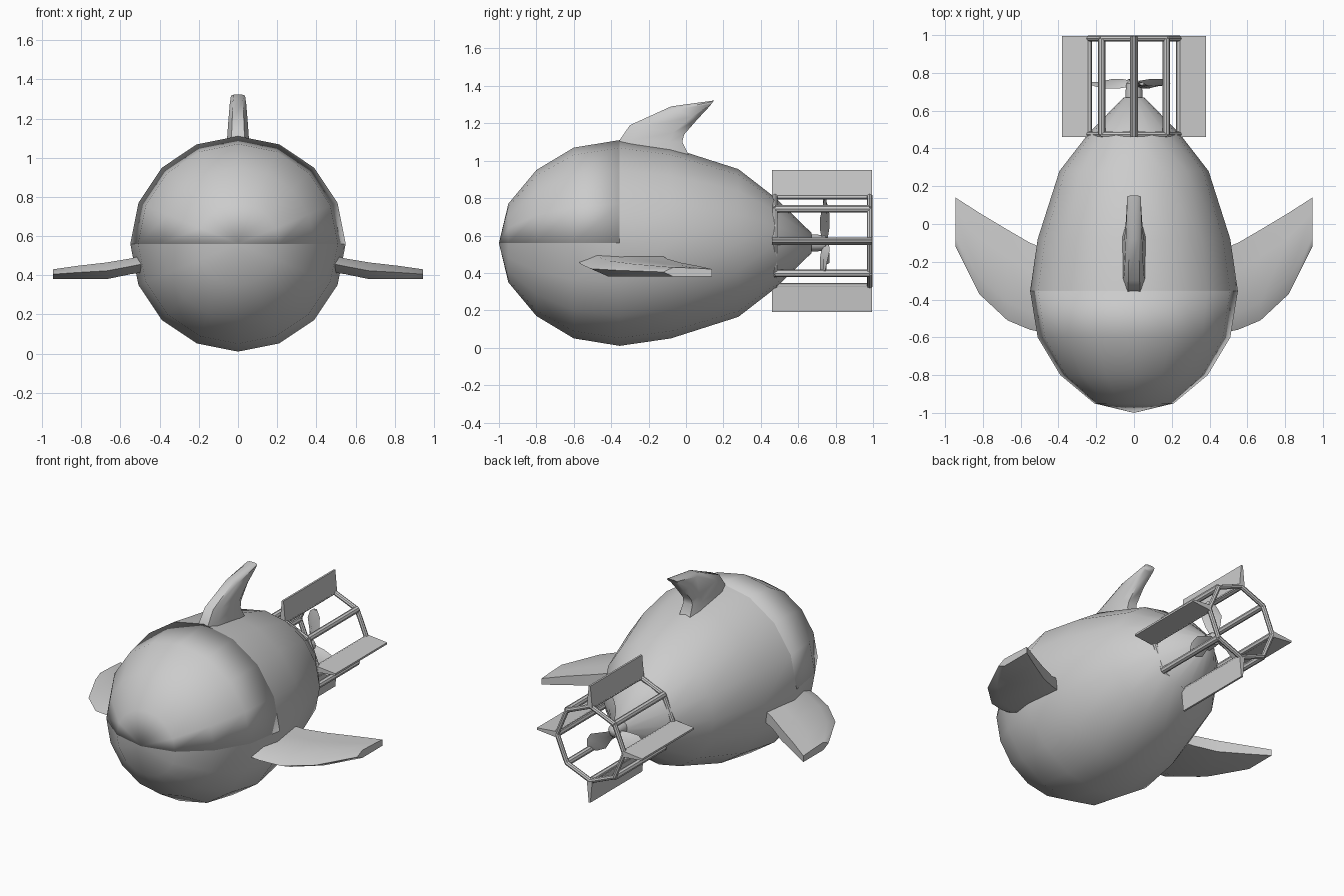
import bpy, bmesh
from math import sin, cos, pi, radians
from mathutils import Vector, Matrix

cube = bpy.data.objects.get("Cube")
if cube:
    bpy.data.objects.remove(cube, do_unlink=True)

grey = bpy.data.materials.new("light_grey")
grey.use_nodes = True
grey.diffuse_color = (0.6, 0.6, 0.6, 1)
grey.node_tree.nodes["Principled BSDF"].inputs["Base Color"].default_value = (0.6, 0.6, 0.6, 1)

AXIS_Z = 0.56


def finish(name, bm, angle=40):
    """Turn a bmesh into a smooth shaded grey object."""
    bmesh.ops.recalc_face_normals(bm, faces=bm.faces)
    mesh = bpy.data.meshes.new(name)
    bm.to_mesh(mesh)
    bm.free()
    mesh.materials.append(grey)
    obj = bpy.data.objects.new(name, mesh)
    bpy.context.collection.objects.link(obj)
    bpy.ops.object.select_all(action='DESELECT')
    obj.select_set(True)
    bpy.context.view_layer.objects.active = obj
    bpy.ops.object.shade_smooth_by_angle(angle=radians(angle))
    return obj


def loft(bm, sections, cap=True):
    """Skin a list of closed sections with the same point count."""
    rings = [[bm.verts.new(p) for p in s] for s in sections]
    n = len(rings[0])
    for a, b in zip(rings, rings[1:]):
        for i in range(n):
            j = (i + 1) % n
            bm.faces.new((a[i], a[j], b[j], b[i]))
    if cap:
        bm.faces.new(rings[0])
        bm.faces.new(rings[-1])


def revolve(bm, profile, sides=16):
    """Revolve (y, radius) pairs around the long axis."""
    loft(bm, [[(r * cos(2 * pi * i / sides), y, AXIS_Z + r * sin(2 * pi * i / sides))
               for i in range(sides)] for y, r in profile])
    bmesh.ops.remove_doubles(bm, verts=bm.verts, dist=0.002)


def rod(bm, a, b, radius):
    a, b = Vector(a), Vector(b)
    d = b - a
    m = Matrix.Translation((a + b) / 2) @ d.to_track_quat('Z', 'Y').to_matrix().to_4x4()
    bmesh.ops.create_cone(bm, cap_ends=True, segments=8, radius1=radius,
                          radius2=radius, depth=d.length, matrix=m)


# Egg shaped hull, split into hull and front upper canopy
profile = [(-1, 0.0005), (-0.95, 0.21), (-0.8, 0.39), (-0.6, 0.51), (-0.355, 0.55),
           (-0.08, 0.51), (0.28, 0.395), (0.48, 0.24), (0.67, 0.055)]


def hull_part(name, canopy):
    bm = bmesh.new()
    revolve(bm, profile)
    drop = []
    for f in bm.faces:
        c = f.calc_center_median()
        if (c.y < -0.355 and c.z > AXIS_Z) != canopy:
            drop.append(f)
    bmesh.ops.delete(bm, geom=drop, context='FACES')
    return finish(name, bm, 60)


hull_part("hull", False)
canopy = hull_part("canopy", True)
canopy.data.shade_smooth()
shell = canopy.modifiers.new("shell", 'SOLIDIFY')
shell.thickness = 0.03
shell.offset = -1

# Dorsal fin: (front y, front z, back y, back z, half width)
bm = bmesh.new()
sections = []
for fy, fz, by, bz, w in [(-0.37, 1.04, 0.02, 1.02, 0.065), (-0.355, 1.11, -0.02, 1.1, 0.055),
                          (-0.30, 1.19, -0.01, 1.14, 0.05), (-0.08, 1.29, 0.06, 1.22, 0.042),
                          (0.15, 1.322, 0.13, 1.295, 0.036)]:
    def at(t, x):
        return (x, fy + (by - fy) * t, fz + (bz - fz) * t)
    sections.append([at(0, -w * 0.6), at(0, w * 0.6), at(0.2, w), at(0.8, w),
                     at(1, w * 0.6), at(1, -w * 0.6), at(0.8, -w), at(0.2, -w)])
loft(bm, sections)
finish("dorsal_fin", bm, 50)

# Side fins: (x, front y, back y, bottom z, top z)
for side, name in ((1, "left_fin"), (-1, "right_fin")):
    bm = bmesh.new()
    sections = []
    for x, fy, by, lo, hi in [(0.45, -0.58, -0.14, 0.42, 0.51), (0.55, -0.56, -0.1, 0.405, 0.485),
                              (0.67, -0.51, -0.03, 0.38, 0.465), (0.82, -0.37, 0.06, 0.38, 0.448),
                              (0.945, -0.12, 0.14, 0.38, 0.43)]:
        s, d = side * x, by - fy
        sections.append([(s, fy, lo + (hi - lo) * 0.5), (s, fy + d * 0.2, hi),
                         (s, fy + d * 0.7, hi - 0.005), (s, by, hi - 0.01),
                         (s, by, lo), (s, fy + d * 0.2, lo)])
    loft(bm, sections)
    finish(name, bm, 50)

# Octagonal propeller cage: two rings joined by eight bars
bm = bmesh.new()
FRONT, BACK, R = 0.475, 0.982, 0.243
CAGE_Z = 0.57
corners = [(R * cos(i * pi / 4), CAGE_Z + R * sin(i * pi / 4)) for i in range(8)]
for i, (x, z) in enumerate(corners):
    x2, z2 = corners[(i + 1) % 8]
    rod(bm, (x, FRONT, z), (x, BACK, z), 0.02)
    for y in (FRONT, BACK):
        rod(bm, (x, y, z), (x2, y, z2), 0.015)
finish("propeller_cage", bm)

# Four stabiliser plates on the cage, tapering outwards
for i, name in enumerate(("left", "top", "right", "bottom")):
    bm = bmesh.new()
    turn = Matrix.Translation((0, 0, CAGE_Z)) @ Matrix.Rotation(-i * pi / 2, 4, 'Y')
    loft(bm, [[turn @ Vector((r, y, t * k)) for y, k in
               ((0.46, -1), (0.995, -1), (0.995, 1), (0.46, 1))]
              for r, t in ((0.235, 0.02), (0.38, 0.006))])
    finish(name + "_stabiliser", bm, 30)

# Propeller hub and three twisted blades
bm = bmesh.new()
revolve(bm, [(0.64, 0.045), (0.70, 0.045), (0.745, 0.04), (0.765, 0.015)], 12)
finish("propeller_hub", bm)

bm = bmesh.new()
for k in range(3):
    turn = Matrix.Translation((0, 0.742, AXIS_Z)) @ Matrix.Rotation(-radians(80 + 120 * k), 4, 'Y')
    sections = []
    for r, w, twist in ((0.02, 0.02, 50), (0.08, 0.045, 35), (0.15, 0.065, 22),
                        (0.21, 0.045, 15), (0.24, 0.015, 12)):
        a = radians(twist)
        sections.append([turn @ Vector((r, u * sin(a) + v * cos(a), u * cos(a) - v * sin(a)))
                         for u, v in ((-w, 0), (0, 0.009), (w, 0), (0, -0.009))])
    loft(bm, sections)
finish("propeller_blades", bm, 50)
